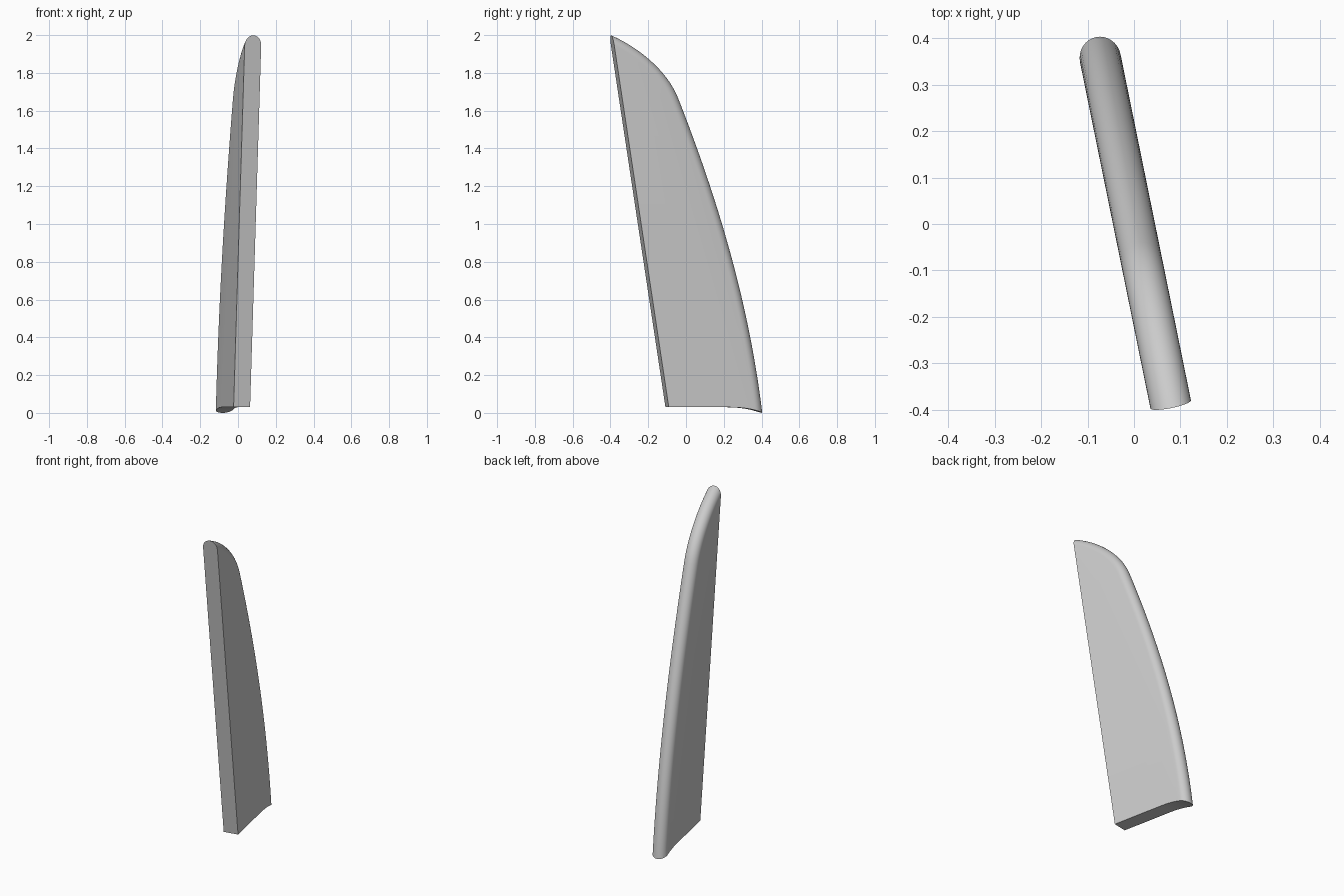
import bpy, bmesh, math
from mathutils import Vector
from mathutils.geometry import interpolate_bezier

cube = bpy.data.objects.get("Cube")
if cube:
    bpy.data.objects.remove(cube, do_unlink=True)

RADIUS = 0.0445               # half thickness and edge rounding
TWIST = math.radians(11.5)    # turn of the blade about z

grey = bpy.data.materials.new("grey")
grey.use_nodes = True
grey.diffuse_color = (0.6, 0.6, 0.6, 1)
grey.node_tree.nodes["Principled BSDF"].inputs["Base Color"].default_value = (0.6, 0.6, 0.6, 1)


def loft(name, layers):
    """Skin closed outlines given as (x, [(y, z), ...]) and cap both ends."""
    bm = bmesh.new()
    rings = [[bm.verts.new((x, *p)) for p in pts] for x, pts in layers]
    for a, b in zip(rings, rings[1:]):
        for i in range(len(a)):
            j = (i + 1) % len(a)
            bm.faces.new((a[i], a[j], b[j], b[i]))
    bm.faces.new(rings[0])
    bm.faces.new(rings[-1])
    bmesh.ops.recalc_face_normals(bm, faces=bm.faces)
    mesh = bpy.data.meshes.new(name)
    bm.to_mesh(mesh)
    bm.free()
    mesh.materials.append(grey)
    obj = bpy.data.objects.new(name, mesh)
    bpy.context.collection.objects.link(obj)
    return obj


def bezier(points, n):
    return interpolate_bezier(*[Vector(p) for p in points], n)


# Curved trailing edge, running past both cut ends
edge = bezier([(-0.408, 2.0), (-0.275, 1.945), (-0.102, 1.82), (-0.041, 1.66)], 20)
edge += bezier([(-0.041, 1.66), (0.163, 1.15), (0.337, 0.6), (0.411, 0.0)], 32)[1:]
edge = [Vector((-0.6, 2.08))] + edge + [Vector((0.422, -0.1))]


def inset(distance):
    pts = []
    for i, p in enumerate(edge):
        t = edge[min(i + 1, len(edge) - 1)] - edge[max(i - 1, 0)]
        pts.append(p + Vector((t.y, -t.x)).normalized() * distance)
    return [tuple(p) for p in pts] + [(-0.8, -0.1), (-0.8, 2.0)]


# Blade with a fully rounded edge
steps = 16
layers = []
for k in range(steps + 1):
    a = math.pi * (k / steps - 0.5)
    layers.append((RADIUS * math.sin(a), inset(RADIUS * (1 - math.cos(a)))))
fin = loft("fin", layers)

# Cutter for the straight leading edge and the curved root
root = bezier([(0.22, 0.03), (0.30, 0.03), (0.36, 0.02), (0.411, 0.0)], 12)
outline = [(-1, 2.3), (-0.451, 2.3), (-0.102, 0.03)]
outline += [tuple(p) for p in root] + [(0.6, -0.08), (0.6, -0.4), (-1, -0.4)]
cutter = loft("root_cutter", [(-0.2, outline), (0.2, outline)])
cutter.hide_render = True

cut = fin.modifiers.new("trim", 'BOOLEAN')
cut.operation = 'DIFFERENCE'
cut.solver = 'EXACT'
cut.object = cutter
bpy.ops.object.select_all(action='DESELECT')
fin.select_set(True)
bpy.context.view_layer.objects.active = fin
bpy.ops.object.modifier_apply(modifier=cut.name)
bpy.data.objects.remove(cutter, do_unlink=True)

# Turn the blade and smooth its round edge
fin.rotation_euler.z = TWIST
bpy.ops.object.transform_apply(location=False, rotation=True, scale=False)
bpy.ops.object.shade_smooth_by_angle(angle=math.radians(30))
